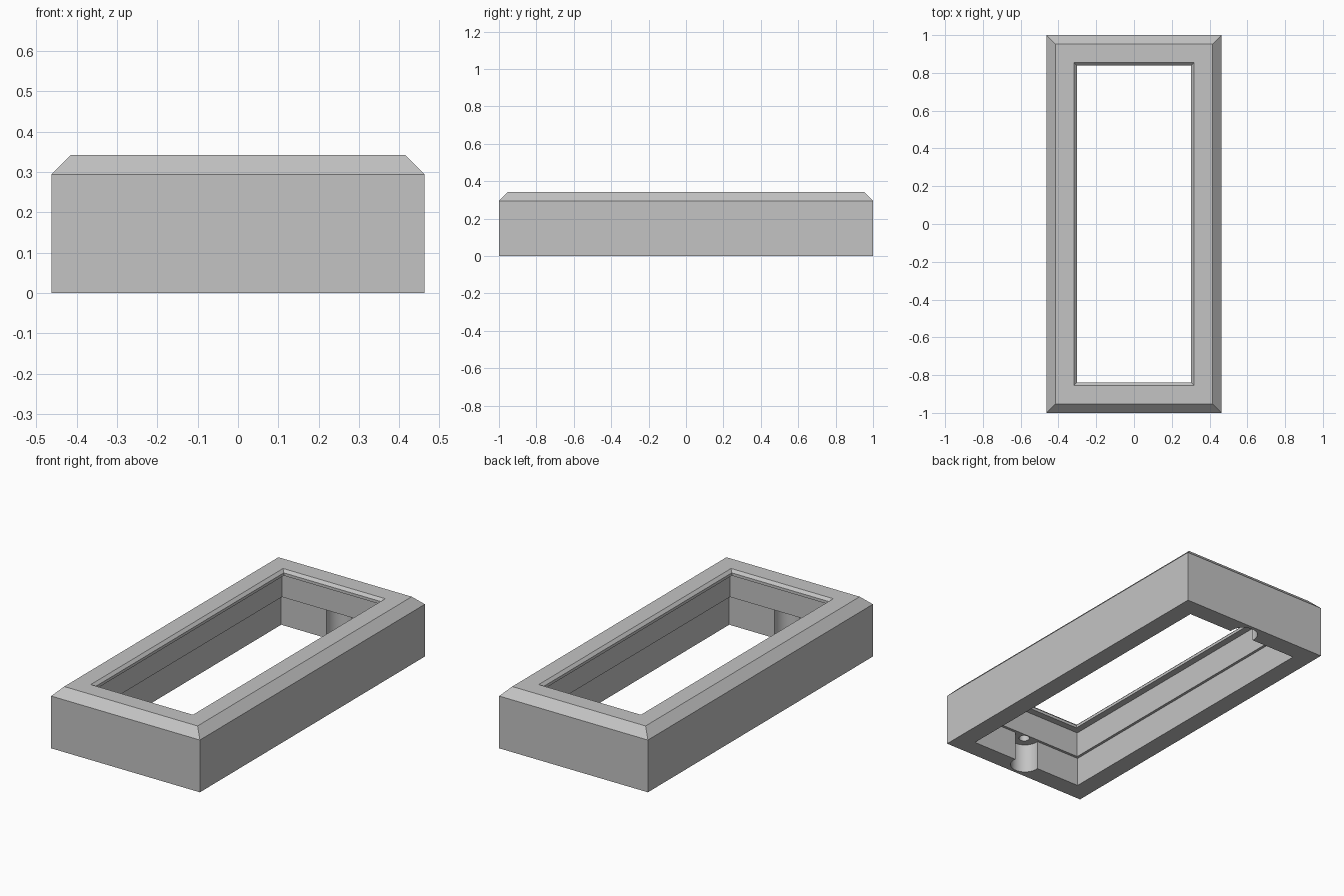
import bpy, bmesh

HALF_X, HALF_Y = 0.463, 1.0

cube = bpy.data.objects.get("Cube")
if cube:
    bpy.data.objects.remove(cube, do_unlink=True)

# Single plain grey material
grey = bpy.data.materials.new("plain grey")
grey.use_nodes = True
color = (0.55, 0.55, 0.55, 1)
grey.diffuse_color = color
grey.node_tree.nodes["Principled BSDF"].inputs["Base Color"].default_value = color


def add_object(name, bm):
    bmesh.ops.recalc_face_normals(bm, faces=bm.faces)
    mesh = bpy.data.meshes.new(name)
    bm.to_mesh(mesh)
    bm.free()
    mesh.materials.append(grey)
    obj = bpy.data.objects.new(name, mesh)
    bpy.context.collection.objects.link(obj)
    return obj


# Wall section swept round the rectangle: (inset from the outside, height)
section = [
    (0, 0), (0, 0.294), (0.048, 0.342),            # outer wall and chamfer
    (0.145, 0.342), (0.160, 0.327), (0.160, 0.311),  # bevelled opening lip
    (0.121, 0.311), (0.121, 0.166),                # upper inner wall
    (0.106, 0.166), (0.106, 0),                    # ledge and lower inner wall
]
bm = bmesh.new()
corners = [(-1, -1), (1, -1), (1, 1), (-1, 1)]
rings = [[bm.verts.new((sx * (HALF_X - d), sy * (HALF_Y - d), z)) for sx, sy in corners]
         for d, z in section]
for i, ring in enumerate(rings):
    following = rings[(i + 1) % len(rings)]
    for j in range(4):
        k = (j + 1) % 4
        bm.faces.new((ring[j], ring[k], following[k], following[j]))
frame = add_object("bezel_frame", bm)


def cut_cylinder(name, y, radius, bottom, top):
    """Cut a vertical round recess into the frame."""
    bm = bmesh.new()
    bmesh.ops.create_cone(bm, cap_ends=True, segments=48, radius1=radius,
                          radius2=radius, depth=top - bottom)
    bmesh.ops.translate(bm, verts=bm.verts, vec=(0, y, (top + bottom) / 2))
    cutter = add_object(name, bm)
    cutter.hide_render = True
    mod = frame.modifiers.new(name, "BOOLEAN")
    mod.operation = "DIFFERENCE"
    mod.solver = "EXACT"
    mod.object = cutter
    bpy.context.view_layer.objects.active = frame
    bpy.ops.object.modifier_apply(modifier=name)
    bpy.data.objects.remove(cutter, do_unlink=True)


# Round notch and blind screw hole in each end wall
for side, sign in (("front", -1), ("back", 1)):
    cut_cylinder(side + "_notch", sign * 0.905, 0.077, -0.1, 0.166)
    cut_cylinder(side + "_screw_hole", sign * 0.912, 0.028, 0.1, 0.27)

bpy.ops.object.select_all(action="DESELECT")
frame.select_set(True)
bpy.context.view_layer.objects.active = frame
bpy.ops.object.shade_smooth_by_angle(angle=0.5)
